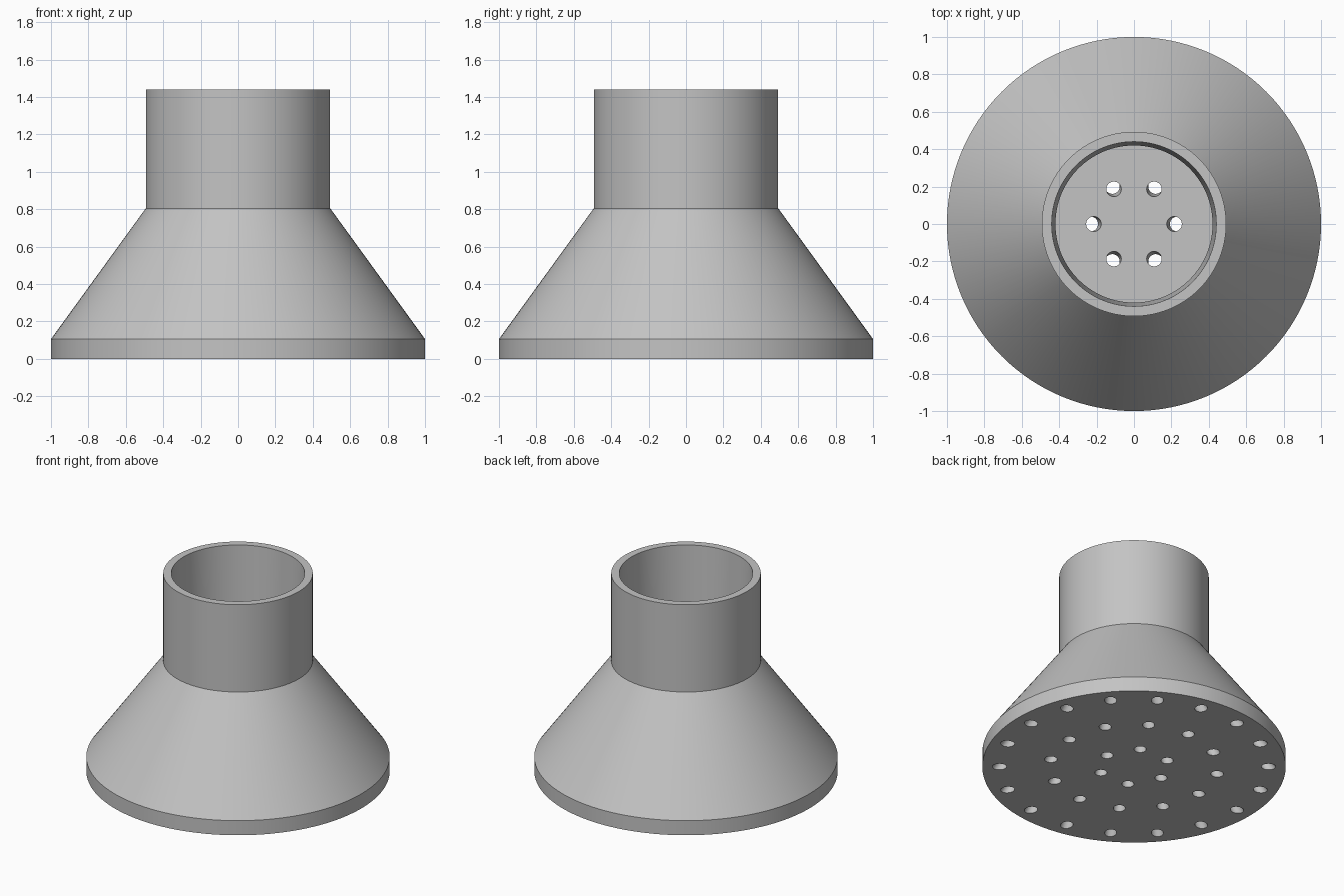
import bpy, bmesh, math
from mathutils import Vector, Matrix

cube = bpy.data.objects.get("Cube")
if cube:
    bpy.data.objects.remove(cube, do_unlink=True)

FLOOR = 0.106      # thickness of the spray plate
NECK = 0.805       # where the cone meets the tube
TOP = 1.44
SEGMENTS = 128


def material(name, colour):
    mat = bpy.data.materials.new(name)
    mat.use_nodes = True
    mat.diffuse_color = colour
    mat.node_tree.nodes["Principled BSDF"].inputs["Base Color"].default_value = colour
    return mat


def add_object(name, bm):
    bmesh.ops.recalc_face_normals(bm, faces=bm.faces)
    mesh = bpy.data.meshes.new(name)
    bm.to_mesh(mesh)
    bm.free()
    obj = bpy.data.objects.new(name, mesh)
    bpy.context.collection.objects.link(obj)
    return obj


# Hollow body: revolved wall with a tapered bore, closed by two flat discs
profile = [(1, 0), (1, FLOOR), (0.493, NECK), (0.493, TOP),
           (0.44, TOP), (0.42, NECK), (0.925, FLOOR)]
bm = bmesh.new()
verts = [bm.verts.new((r, 0, z)) for r, z in profile]
edges = [bm.edges.new(pair) for pair in zip(verts, verts[1:])]
bmesh.ops.spin(bm, geom=verts + edges, cent=(0, 0, 0), axis=(0, 0, 1),
               angle=math.tau, steps=SEGMENTS)
bmesh.ops.remove_doubles(bm, verts=bm.verts, dist=1e-4)
bmesh.ops.holes_fill(bm, edges=[e for e in bm.edges if e.is_boundary], sides=0)
body = add_object("shower_head", bm)
body.data.materials.append(material("grey", (0.55, 0.55, 0.55, 1)))

# Spray holes: three rings, fanned out from the centre of the inlet
focus = Vector((0, 0, TOP))
bm = bmesh.new()
for count, radius in ((6, 0.2325), (12, 0.557), (18, 0.887)):
    for i in range(count):
        angle = math.tau * i / count
        base = Vector((radius * math.cos(angle), radius * math.sin(angle), 0))
        axis = (focus - base).normalized()
        middle = base + axis * FLOOR / 2
        turn = axis.to_track_quat('Z', 'Y').to_matrix().to_4x4()
        bmesh.ops.create_cone(bm, cap_ends=True, segments=24, radius1=0.04,
                              radius2=0.04, depth=0.22,
                              matrix=Matrix.Translation(middle) @ turn)
cutter = add_object("hole_cutter", bm)

cut = body.modifiers.new("spray_holes", 'BOOLEAN')
cut.operation = 'DIFFERENCE'
cut.solver = 'EXACT'
cut.object = cutter
bpy.ops.object.select_all(action='DESELECT')
bpy.context.view_layer.objects.active = body
body.select_set(True)
bpy.ops.object.modifier_apply(modifier=cut.name)
bpy.data.objects.remove(cutter, do_unlink=True)
bpy.ops.object.shade_smooth_by_angle(angle=math.radians(30))
